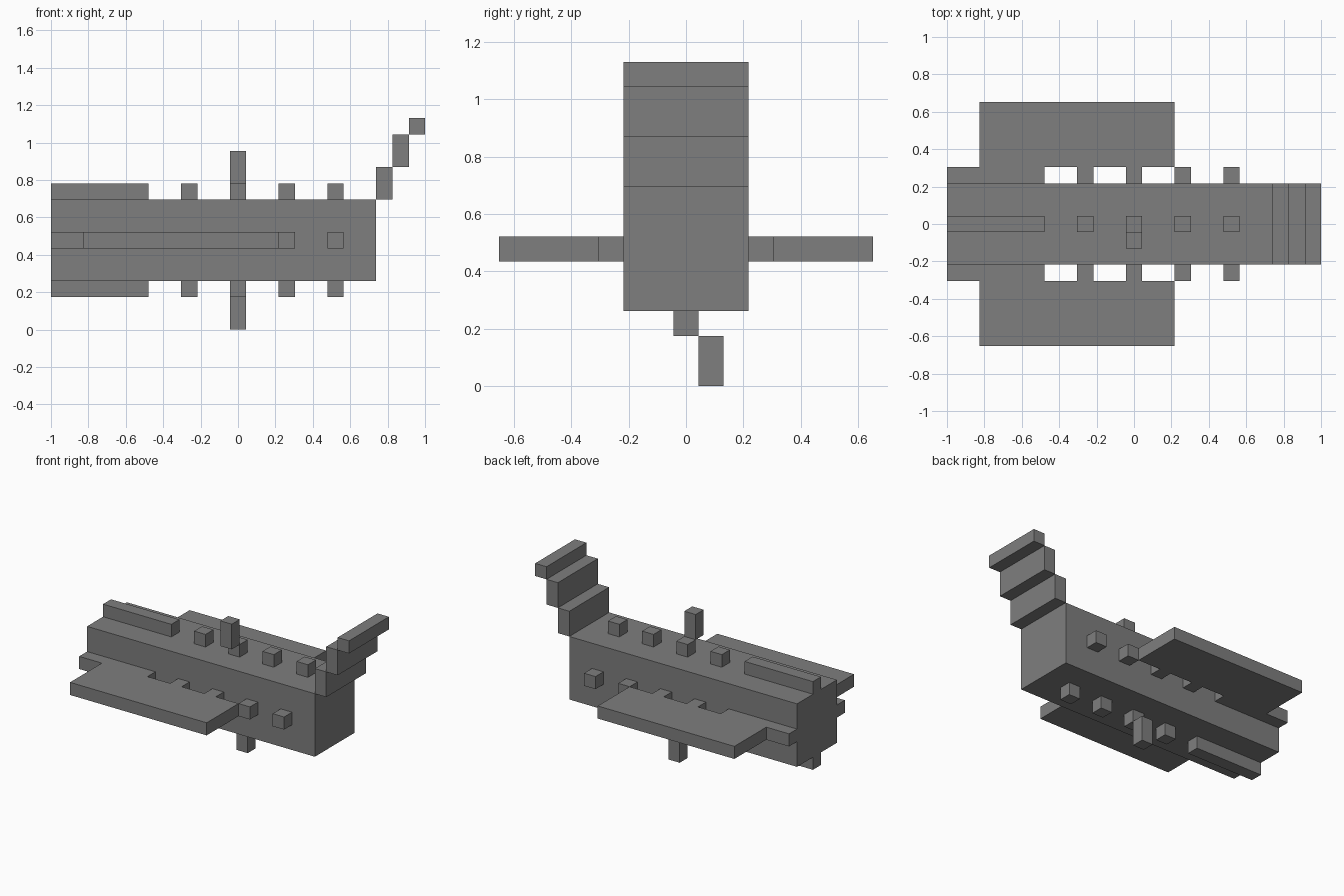
import bpy
from mathutils import Vector

if "Cube" in bpy.data.objects:
    bpy.data.objects.remove(bpy.data.objects["Cube"], do_unlink=True)

U = 2 / 23  # one block

grey = bpy.data.materials.new("hull_grey")
grey.use_nodes = True
colour = (0.21, 0.21, 0.21, 1)
grey.diffuse_color = colour
grey.node_tree.nodes["Principled BSDF"].inputs["Base Color"].default_value = colour


def block(name, x, y, z):
    """Box from (low, high) ranges in blocks; x counts from the -x end."""
    low, high = (Vector(p) for p in zip(x, y, z))
    low.x -= 11.5
    high.x -= 11.5
    bpy.ops.mesh.primitive_cube_add(size=1, location=(low + high) * U / 2)
    ob = bpy.context.object
    ob.name = name
    ob.scale = (high - low) * U
    bpy.ops.object.transform_apply(location=False, rotation=False, scale=True)
    ob.data.materials.append(grey)


def four_sides(name, x):
    """The same block on the top, bottom, left and right of the hull."""
    mid, level = (-0.5, 0.5), (5, 6)
    block(name + "_top", x, mid, (8, 9))
    block(name + "_bottom", x, mid, (2, 3))
    block(name + "_front", x, (-3.5, -2.5), level)
    block(name + "_back", x, (2.5, 3.5), level)


# Hull
block("hull", (0, 20), (-2.5, 2.5), (3, 8))

# Long ridges and rows of studs
four_sides("ridge", (0, 6))
for i in range(4):
    start = 8 + 3 * i
    four_sides(f"stud_{i + 1}", (start, start + 1))

# Wings
block("front_wing", (2, 14), (-7.5, -3.5), (5, 6))
block("back_wing", (2, 14), (3.5, 7.5), (5, 6))

# Offset posts above and below
block("upper_post", (11, 12), (-1.5, -0.5), (9, 11))
block("lower_post", (11, 12), (0.5, 1.5), (0, 2))

# Rising steps at the end
for i, z in enumerate([(8, 10), (10, 12), (12, 13)]):
    block(f"step_{i + 1}", (20 + i, 21 + i), (-2.5, 2.5), z)
